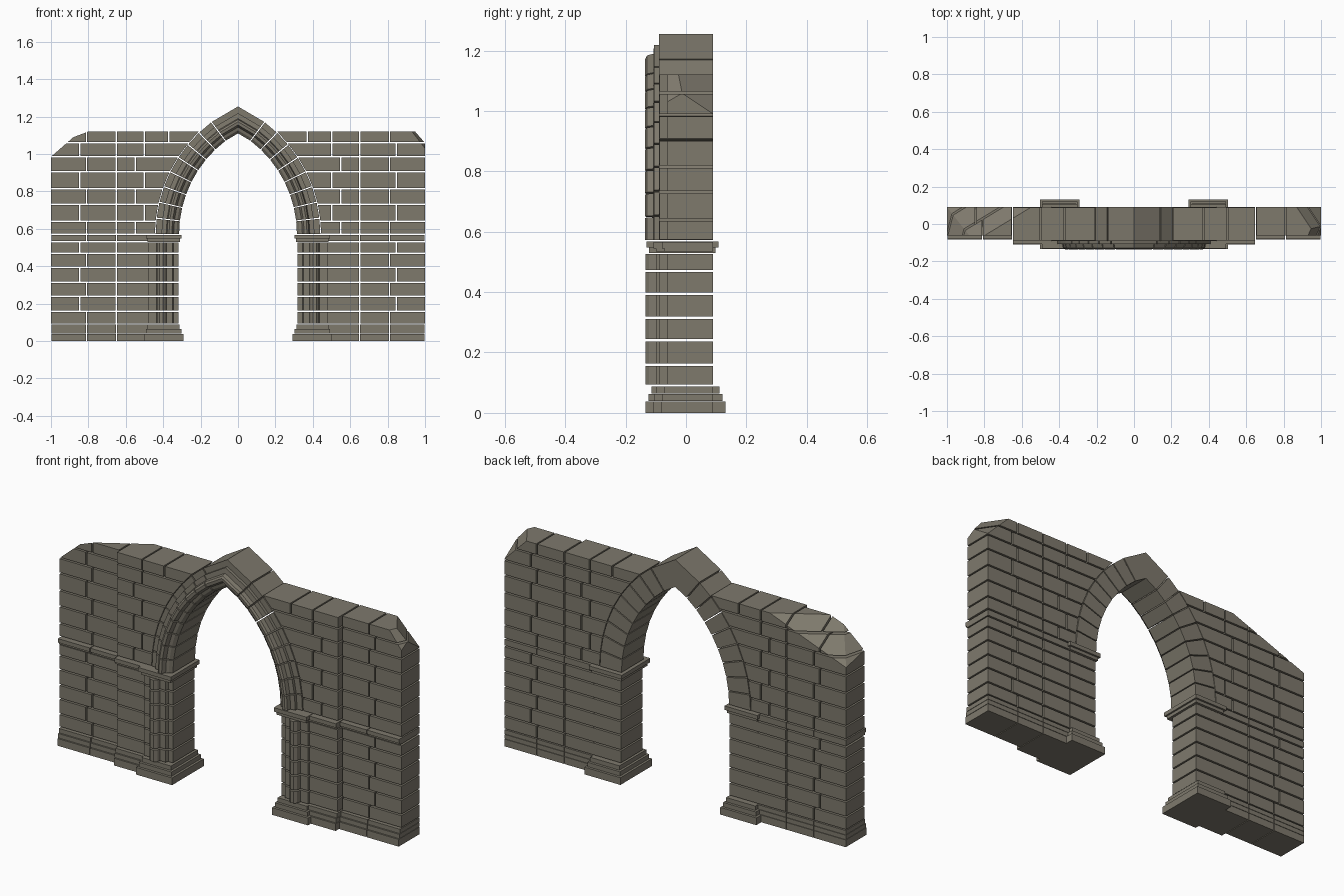
import bpy, bmesh, math
from mathutils import Vector

if "Cube" in bpy.data.objects:
    bpy.data.objects.remove(bpy.data.objects["Cube"])

G = 0.004                                   # half of a mortar gap
BACK = 0.09
SPRING, CX, R_IN, R_OUT = 0.57, 0.313, 0.628, 0.753
PLINTH = [0, 0.04, 0.065, 0.09]
SHAFT = [0.09, 0.16, 0.24, 0.315, 0.395, 0.47, 0.53]
UPPER = [0.57, 0.64, 0.73, 0.815, 0.905, 0.985, 1.06, 1.12]

stone = bpy.data.materials.new("grey brown stone")
stone.diffuse_color = (0.21, 0.192, 0.152, 1)
stone.use_nodes = True
stone.node_tree.nodes["Principled BSDF"].inputs["Base Color"].default_value = stone.diffuse_color


def loft(bm, a, b):
    """Closed solid between two matching loops of points."""
    va = [bm.verts.new(p) for p in a]
    vb = [bm.verts.new(p) for p in b]
    n = len(va)
    bm.faces.new(va)
    bm.faces.new(vb[::-1])
    for i in range(n):
        j = (i + 1) % n
        bm.faces.new((va[i], vb[i], vb[j], va[j]))


def block(bm, x0, x1, y0, y1, z0, z1, x0_top=None):
    """Stone block; x0_top gives it a sloping inner end."""
    t = x0 if x0_top is None else x0_top
    prof = [(x0, z0), (x1, z0), (x1, z1), (t, z1)]
    loft(bm, [(x, y0, z) for x, z in prof], [(x, y1, z) for x, z in prof])


def cut(bm, p, q, r):
    """Remove everything above the plane through three points."""
    p, q, r = Vector(p), Vector(q), Vector(r)
    n = (q - p).cross(r - p).normalized()
    if n.z < 0:
        n = -n
    slice_off(bm, p, n)


def slice_off(bm, p, n):
    res = bmesh.ops.bisect_plane(bm, geom=bm.verts[:] + bm.edges[:] + bm.faces[:],
                                 plane_co=p, plane_no=n, clear_outer=True)
    edges = [e for e in res["geom_cut"] if isinstance(e, bmesh.types.BMEdge) and e.is_boundary]
    if edges:
        bmesh.ops.holes_fill(bm, edges=edges, sides=0)


def finish(bm, name, side):
    for v in bm.verts:
        v.co.x *= side
    bmesh.ops.recalc_face_normals(bm, faces=bm.faces[:])
    me = bpy.data.meshes.new(name)
    bm.to_mesh(me)
    bm.free()
    me.materials.append(stone)
    bpy.context.collection.objects.link(bpy.data.objects.new(name, me))


def pairs(seq):
    return list(zip(seq, seq[1:]))


def footing(bm, joints, face):
    """Stepped plinth and string course along a wall."""
    for x0, x1 in pairs(joints):
        for i, (z0, z1) in enumerate(pairs(PLINTH)):
            block(bm, x0 + G / 2, x1 - G / 2, face - 0.02 + 0.005 * i, BACK, z0, z1 - G / 2)
        block(bm, x0 + G / 2, x1 - G / 2, face - 0.01, BACK, 0.53 + G, 0.545)
        block(bm, x0 + G / 2, x1 - G / 2, face - 0.018, BACK, 0.545, 0.57 - G)


def extrados(z):
    return math.sqrt(R_OUT ** 2 - (z - SPRING) ** 2) - CX


def end(x):
    return x if x in (1.0,) else x - G


# plan of the moulded pillar (x, y)
PILLAR = [(0.318, 0.09), (0.48, 0.09), (0.48, -0.10), (0.437, -0.10), (0.432, -0.122),
          (0.42, -0.134), (0.40, -0.134), (0.387, -0.122), (0.382, -0.105), (0.35, -0.105),
          (0.345, -0.09), (0.318, -0.09)]
# moulded cross-section of the arch (radius, y)
ARCH = [(R_IN, 0.09), (R_OUT, 0.09), (R_OUT, -0.09), (0.722, -0.09), (0.722, -0.106),
        (0.697, -0.108), (0.692, -0.129), (0.682, -0.135), (0.667, -0.133), (0.657, -0.113),
        (0.642, -0.108), (R_IN, -0.094)]

for side, word in ((1, "right"), (-1, "left")):
    # thin outer wall with a broken top corner
    bm = bmesh.new()
    for i, (z0, z1) in enumerate(pairs(SHAFT) + pairs(UPPER)):
        for x0, x1 in pairs([0.65, 0.845 if i % 2 else 0.81, 1.0]):
            top = z1 if z1 == 1.12 else z1 - G
            block(bm, x0 + G, end(x1), -0.062, BACK, z0 + G, top)
    footing(bm, [0.65, 0.81, 1.0], -0.062)
    if side == 1:
        cut(bm, (1, -0.03, 1.07), (1, 0.09, 0.99), (0.87, 0.09, 1.12))
        cut(bm, (1, -0.062, 1.03), (0.93, -0.062, 1.12), (1, -0.01, 1.06))
    else:
        cut(bm, (0.55, 0.09, 1.12), (0.80, -0.062, 1.12), (1, 0.09, 0.95))
        cut(bm, (0.88, -0.062, 1.09), (1, -0.062, 0.985), (1, 0.09, 0.95))
    finish(bm, "outer_wall_" + word, side)

    # thicker inner wall, fitted against pillar and arch
    bm = bmesh.new()
    for z0, z1 in pairs(SHAFT):
        block(bm, 0.48 + G / 2, 0.65 - G, -0.09, BACK, z0 + G, z1 - G)
    for i, (z0, z1) in enumerate(pairs(UPPER)):
        joints = [0.37, 0.50] if z1 == 1.12 else ([0.50] if i % 2 else [0.55])
        a, b = extrados(z0 + G) + G, extrados(z1 - G) + G
        top = z1 if z1 == 1.12 else z1 - G
        block(bm, a, joints[0] - G, -0.088, BACK - 0.001, z0 + G, top, b)
        for x0, x1 in pairs(joints + [0.65]):
            block(bm, x0 + G, x1 - G, -0.088, BACK - 0.001, z0 + G, top)
    footing(bm, [0.48, 0.65], -0.09)
    if side == -1:
        cut(bm, (0.55, 0.09, 1.12), (0.80, -0.062, 1.12), (1, 0.09, 0.95))
    finish(bm, "inner_wall_" + word, side)

    # moulded pillar courses
    bm = bmesh.new()
    for z0, z1 in pairs(SHAFT):
        loft(bm, [(x, y, z0 + G) for x, y in PILLAR], [(x, y, z1 - G) for x, y in PILLAR])
    finish(bm, "pillar_" + word, side)

    # stepped pillar base
    bm = bmesh.new()
    for i, (z0, z1) in enumerate(pairs(PLINTH)):
        d = 0.01 * i
        block(bm, 0.292 + d, 0.503 - d, -0.134 + d, 0.131 - d, z0, z1 - G / 2)
    finish(bm, "pillar_base_" + word, side)

    # capital
    bm = bmesh.new()
    block(bm, 0.31, 0.483, -0.122, 0.098, 0.53, 0.547)
    block(bm, 0.301, 0.493, -0.131, 0.108, 0.547, 0.568)
    finish(bm, "capital_" + word, side)

    # half of the pointed arch, cut at the ridge
    bm = bmesh.new()
    step = math.radians(6.6)
    for k in range(10):
        a0 = k * step + 0.004
        a1 = math.radians(72) if k == 9 else (k + 1) * step - 0.004
        if k == 9:
            continue
        if k == 8:
            a1 = math.radians(66)
        loft(bm, *[[(r * math.cos(a) - CX, y, SPRING + r * math.sin(a)) for r, y in ARCH]
                   for a in (a0, a1)])
    slice_off(bm, Vector((0, 0, 0)), Vector((-1, 0, 0)))
    finish(bm, "arch_" + word, side)
